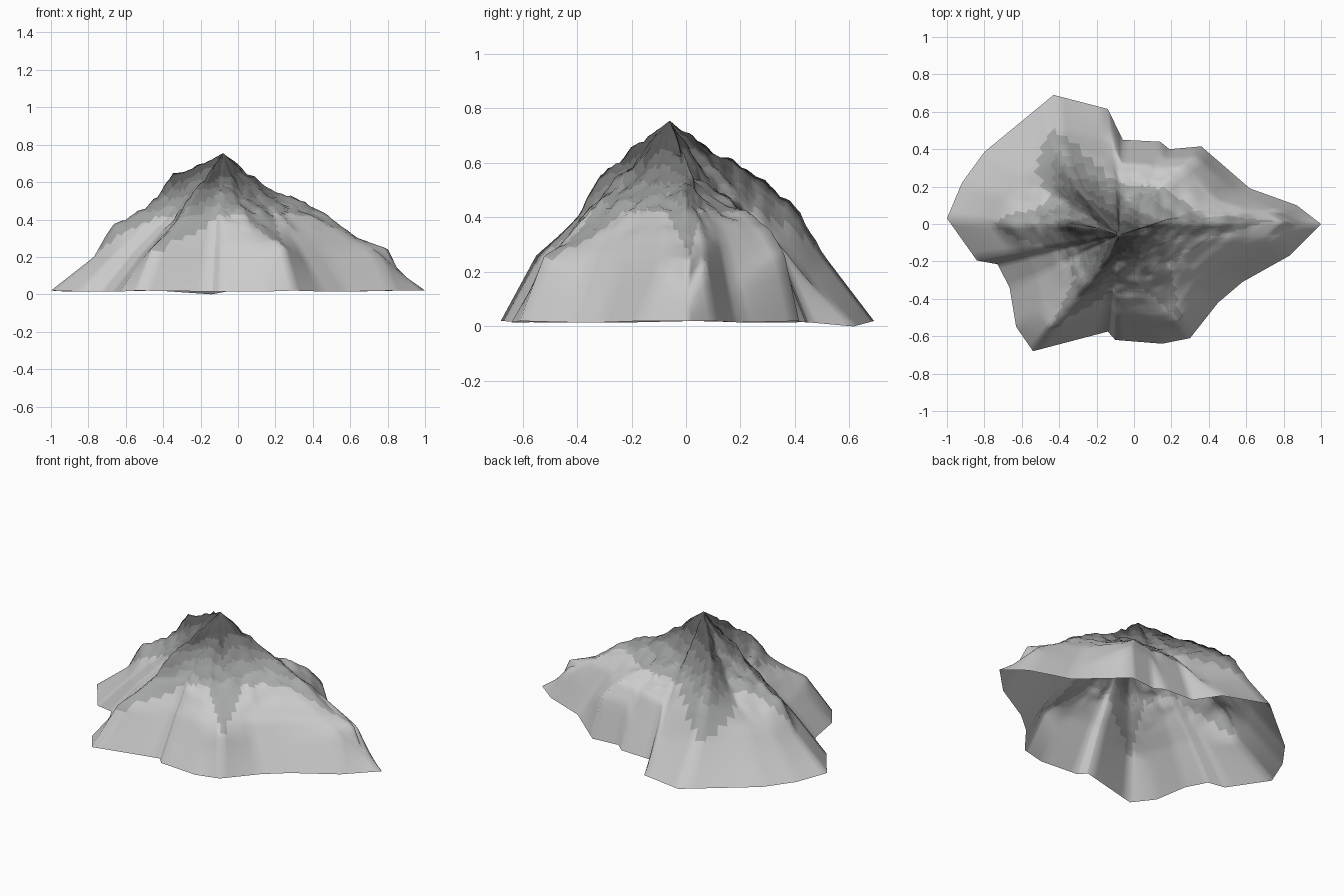
import bpy, math
from mathutils import Vector, noise

if "Cube" in bpy.data.objects:
    bpy.data.objects.remove(bpy.data.objects["Cube"])

PEAK = Vector((-.08, -.06, .755))
RINGS, GAP = 44, 5

# Ridge crests, running from just below the summit down to the rim
ridges = {
    "east": [(.03, -.02, .65), (.2, 0, .54), (.3, 0, .53), (.5, 0, .4), (.66, .01, .29),
             (.8, .01, .245), (.86, 0, .12), (1, 0, .02)],
    "west": [(-.2, -.02, .69), (-.35, 0, .64), (-.43, 0, .52), (-.6, 0, .4), (-.67, 0, .38),
             (-.77, .01, .2), (-1, .03, .02)],
    "north_west": [(-.18, .05, .67), (-.3, .18, .6), (-.36, .3, .53), (-.4, .42, .41),
                   (-.42, .5, .27), (-.43, .69, .02)],
    "south_west": [(-.15, -.2, .65), (-.24, -.32, .55), (-.31, -.4, .4), (-.45, -.55, .26),
                   (-.54, -.68, .02)],
    "south_east": [(0, -.15, .58), (.08, -.27, .45), (.15, -.38, .34), (.24, -.52, .26),
                   (.3, -.61, .02)],
}

# Shelves that end in a steep drop to the rim
shelves = [
    [(.05, .06, .54), (.15, .19, .43), (.27, .31, .35), (.33, .36, .27), (.36, .415, .02)],
    [(.02, .06, .55), (.08, .19, .43), (.14, .3, .35), (.17, .35, .26), (.19, .4, .02)],
    [(.2, .03, .53), (.45, .04, .41), (.66, .07, .28), (.78, .065, .22), (.87, .1, .02)],
    [(.15, -.07, .53), (.4, -.08, .42), (.62, -.08, .29), (.76, -.08, .22), (.83, -.17, .02)],
]

# Slopes between ridges: rim x, rim y, then heights at 1/4, 1/2, 3/4 of the way out
slopes = [
    (.62, .19, .58, .46, .32), (.14, .44, .56, .43, .34), (-.06, .45, .57, .44, .33),
    (-.14, .615, .57, .39, .17), (-.8, .385, .58, .42, .27), (-.92, .22, .59, .43, .24),
    (-.84, -.195, .57, .4, .22), (-.73, -.215, .56, .39, .22), (-.665, -.34, .54, .37, .21),
    (-.63, -.55, .56, .37, .22), (-.14, -.575, .6, .46, .26), (-.1, -.62, .59, .45, .26),
    (.15, -.64, .55, .42, .27), (.45, -.42, .54, .42, .27), (.58, -.31, .54, .42, .27),
]


def resample(points):
    """Evenly spaced points, by ground distance, along a path from the summit."""
    pts = [PEAK] + [Vector(p) for p in points]
    dist = [0.0]
    for a, b in zip(pts, pts[1:]):
        dist.append(dist[-1] + (b - a).xy.length)
    out, k = [], 0
    for i in range(1, RINGS + 1):
        d = dist[-1] * i / RINGS
        while k < len(pts) - 2 and d > dist[k + 1]:
            k += 1
        out.append(pts[k].lerp(pts[k + 1], (d - dist[k]) / (dist[k + 1] - dist[k])))
    return out


spokes = [(resample(p), True) for p in ridges.values()]
spokes += [(resample(p), False) for p in shelves]
for x, y, *heights in slopes:
    end = Vector((x, y, 0 if y > .6 else .015))
    path = []
    for t, z in zip((.25, .5, .75, 1), heights + [end.z]):
        p = PEAK.lerp(end, t)
        path.append((p.x, p.y, z))
    spokes.append((resample(path), False))
spokes.sort(key=lambda s: math.atan2(s[0][-1].y - PEAK.y, s[0][-1].x - PEAK.x))

# Fill in columns between neighbouring spokes and roughen the upper rock
columns, near_ridge = [], []
for i, (a, ra) in enumerate(spokes):
    b, rb = spokes[(i + 1) % len(spokes)]
    for k in range(GAP):
        f = k / GAP
        col = []
        for j in range(RINGS):
            p = a[j].lerp(b[j], f)
            rough = .024 * min(1, max(0, (p.z - .25) / .2)) * min(1, j / 3)
            p.z += rough * noise.noise(p * 14) + .4 * rough * noise.noise(p * 37)
            col.append(p)
        columns.append(col)
        near_ridge.append(max((1 - f) if ra else 0, f if rb else 0))

# Shade bands: pale foot, grey rock spurs, then darker rock toward the summit
shades = [("lower_slope", 1), ("rock_spur", .4), ("rock", .32), ("mid_rock", .24),
          ("high_rock", .17), ("summit_rock", .1)]


def shade(c, j):
    p = columns[c][j]
    if p.z < .43 - .17 * near_ridge[c]:
        return 0
    z = p.z + .05 * near_ridge[c] + .04 * noise.noise(p * 9)
    return 1 + sum(z > limit for limit in (.48, .54, .6, .66))


verts = [PEAK] + [p for c in columns for p in c]
n = len(columns)
faces, tones = [], []
for c in range(n):
    v, w = 1 + c * RINGS, 1 + (c + 1) % n * RINGS
    faces.append((0, v, w))
    tones.append(len(shades) - 1)
    for j in range(RINGS - 1):
        faces.append((v + j, v + j + 1, w + j + 1, w + j))
        tones.append(shade(c, j))

# Mountain shell, open underneath
mesh = bpy.data.meshes.new("mountain")
mesh.from_pydata(verts, [], faces)
for name, g in shades:
    mat = bpy.data.materials.new(name)
    mat.diffuse_color = (g * .97, g, g * .98, 1)
    mat.use_nodes = True
    mat.node_tree.nodes["Principled BSDF"].inputs["Base Color"].default_value = mat.diffuse_color
    mesh.materials.append(mat)
for poly, tone in zip(mesh.polygons, tones):
    poly.material_index = tone
    poly.use_smooth = True
mountain = bpy.data.objects.new("mountain", mesh)
bpy.context.collection.objects.link(mountain)
